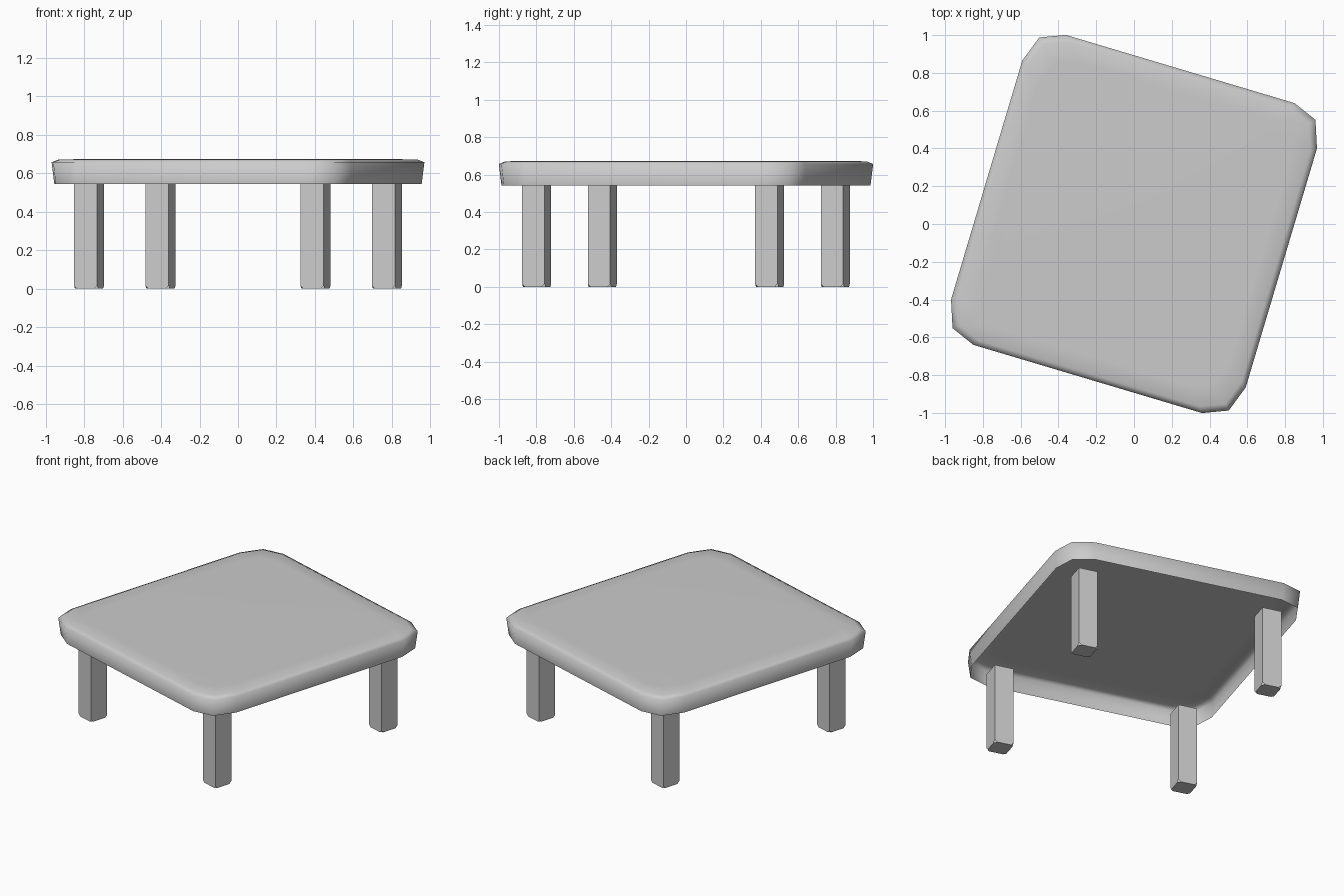
import bpy, bmesh
from math import radians
from mathutils import Matrix

if "Cube" in bpy.data.objects:
    bpy.data.objects.remove(bpy.data.objects["Cube"])

TURN = Matrix.Rotation(radians(-16.6), 4, 'Z')   # whole table is turned


def add_object(name, bm, smooth):
    bm.transform(TURN)
    for f in bm.faces:
        f.smooth = smooth
    mesh = bpy.data.meshes.new(name)
    bm.to_mesh(mesh)
    bm.free()
    ob = bpy.data.objects.new(name, mesh)
    bpy.context.collection.objects.link(ob)
    return ob


def outline(inset):
    # rounded rectangle, three points per corner
    corner = [(0.814, 0.66), (0.763, 0.803), (0.632, 0.856)]
    pts = corner + [(-x, y) for x, y in reversed(corner)]
    pts += [(-x, -y) for x, y in pts]
    return [(x * (1 - inset / 0.814), y * (1 - inset / 0.856)) for x, y in pts]


# tabletop: shell open at the bottom, slightly flared skirt, soft top edge
bm = bmesh.new()
rings = []
for inset, z in [(0.012, 0.543), (0.0, 0.657), (0.03, 0.671), (0.12, 0.673)]:
    rings.append([bm.verts.new((x, y, z)) for x, y in outline(inset)])
for low, high in zip(rings, rings[1:]):
    n = len(low)
    for i in range(n):
        j = (i + 1) % n
        bm.faces.new((low[i], low[j], high[j], high[i]))
bm.faces.new(rings[-1])
add_object("tabletop", bm, True)


# legs: square posts with nicked bottom corners, ending at the skirt's lower edge
def leg(name, x, y):
    bm = bmesh.new()
    bmesh.ops.create_cube(bm, size=1)
    bmesh.ops.transform(bm, verts=bm.verts, matrix=Matrix.Translation((x, y, 0.2715))
                        @ Matrix.Diagonal((0.125, 0.125, 0.543, 1)))
    feet = [v for v in bm.verts if v.co.z < 0.1]
    bmesh.ops.bevel(bm, geom=feet, offset=0.016, segments=1, affect='VERTICES')
    nicks = [f for f in bm.faces if len(f.verts) == 3]
    bmesh.ops.delete(bm, geom=nicks, context='FACES_ONLY')
    add_object(name, bm, False)


for side, sx in (("left", -1), ("right", 1)):
    for end, sy in (("front", -1), ("back", 1)):
        leg(f"{end}_{side}_leg", sx * 0.614, sy * 0.65)
